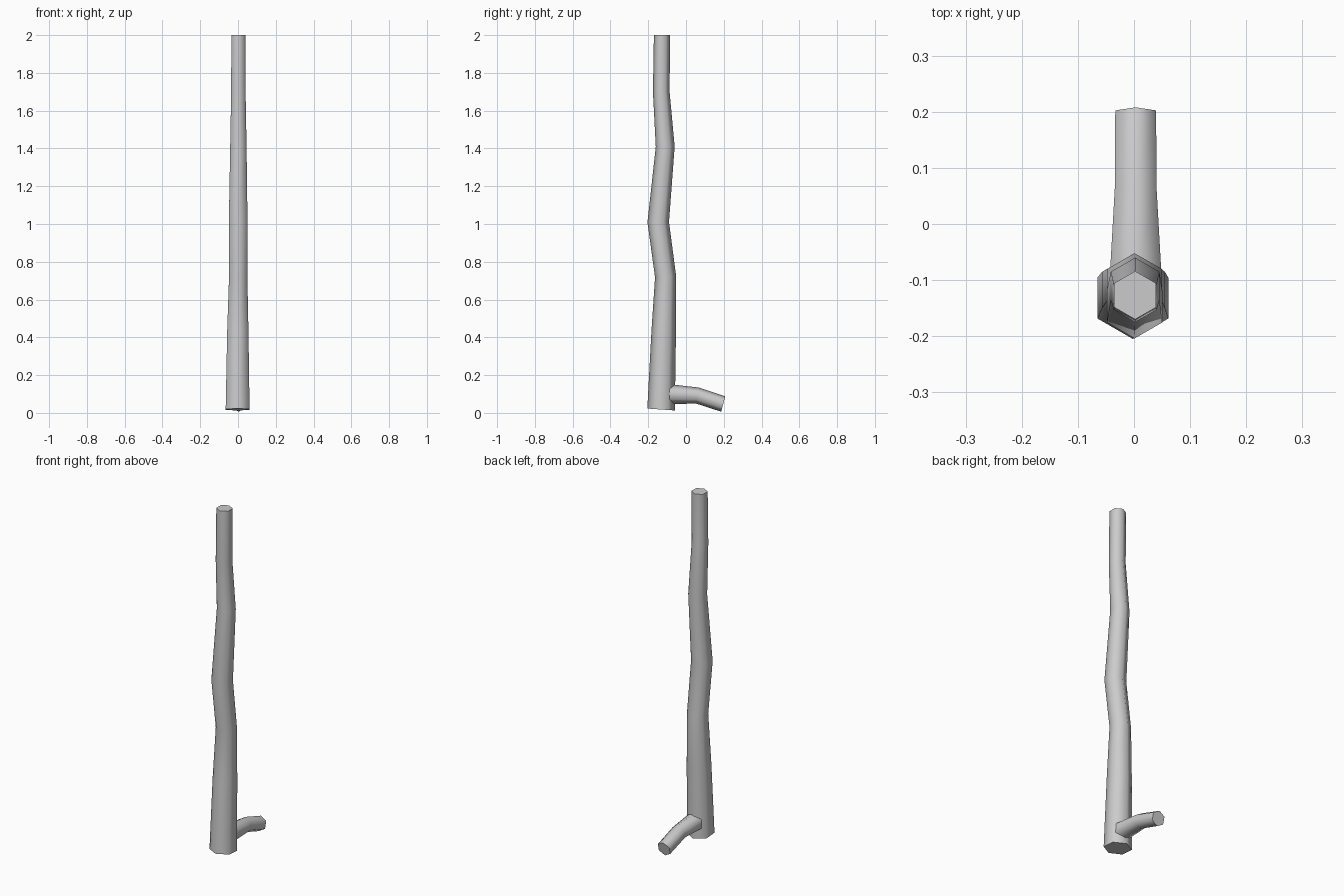
import bpy, bmesh, math
from mathutils import Vector

if "Cube" in bpy.data.objects:
    bpy.data.objects.remove(bpy.data.objects["Cube"])

SIDES = 6


def limb(name, rings):
    """Six-sided tube; each ring is (x, y, z, radius, path direction in degrees from +y)."""
    bm = bmesh.new()
    loops = []
    for x, y, z, r, deg in rings:
        a = math.radians(deg)
        side = Vector((1, 0, 0))
        across = Vector((0, -math.sin(a), math.cos(a)))
        loop = []
        for i in range(SIDES):
            t = math.tau * i / SIDES
            loop.append(bm.verts.new(Vector((x, y, z)) + r * (across * math.cos(t) + side * math.sin(t))))
        loops.append(loop)
    for lo, hi in zip(loops, loops[1:]):
        for i in range(SIDES):
            j = (i + 1) % SIDES
            bm.faces.new((lo[i], lo[j], hi[j], hi[i]))
    bm.faces.new(loops[0])
    bm.faces.new(loops[-1])
    bmesh.ops.recalc_face_normals(bm, faces=bm.faces)
    mesh = bpy.data.meshes.new(name)
    bm.to_mesh(mesh)
    bm.free()
    obj = bpy.data.objects.new(name, mesh)
    bpy.context.collection.objects.link(obj)
    bpy.ops.object.select_all(action='DESELECT')
    obj.select_set(True)
    bpy.context.view_layer.objects.active = obj
    # round sides, crisp end caps
    bpy.ops.object.shade_smooth_by_angle(angle=math.radians(70))
    return obj


# Tall wavering trunk
limb("trunk", [
    (-0.002, -0.132, 0.018, 0.073, 86),
    (-0.001, -0.118, 0.43, 0.065, 88),
    (0.001, -0.108, 0.72, 0.056, 93),
    (0.001, -0.147, 1.01, 0.057, 91),
    (0.002, -0.110, 1.41, 0.050, 90),
    (0.002, -0.131, 1.70, 0.044, 92),
    (0.002, -0.127, 2.00, 0.043, 90),
])

# Short drooping branch stub at the base
limb("branch_stub", [
    (0.003, -0.090, 0.099, 0.053, -2),
    (0.003, 0.060, 0.092, 0.043, -10),
    (0.003, 0.197, 0.047, 0.042, -15),
])
